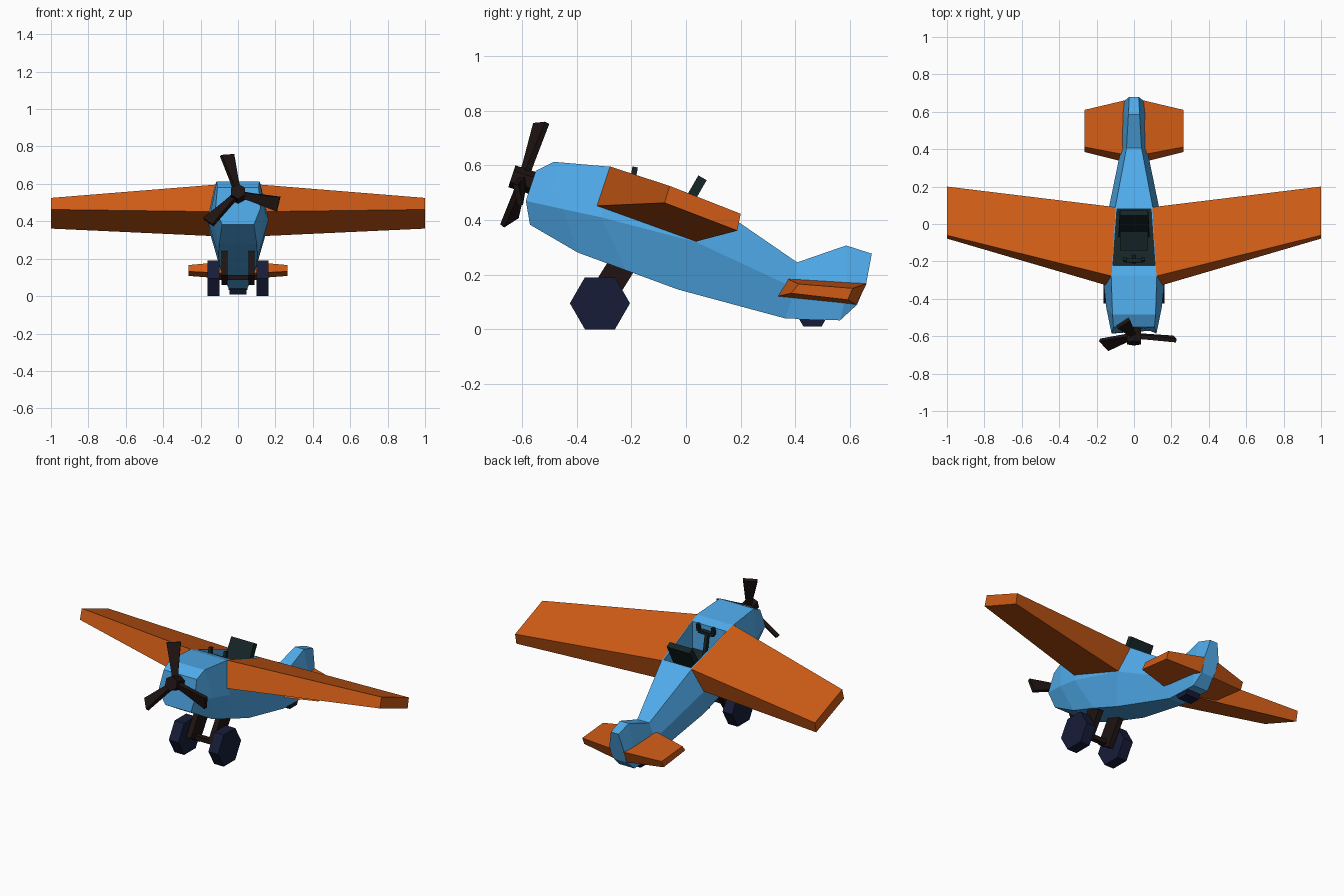
import bpy, bmesh
from math import sin, cos, radians
from mathutils import Matrix, Vector

if "Cube" in bpy.data.objects:
    bpy.data.objects.remove(bpy.data.objects["Cube"])


def mat(name, rgb):
    m = bpy.data.materials.new(name)
    m.diffuse_color = (*rgb, 1)
    m.use_nodes = True
    m.node_tree.nodes["Principled BSDF"].inputs["Base Color"].default_value = m.diffuse_color
    return m


BLUE = mat("blue", (0.08, 0.41, 0.83))
ORANGE = mat("orange", (0.62, 0.105, 0.008))
BROWN = mat("dark_brown", (0.013, 0.007, 0.006))
NAVY = mat("navy", (0.008, 0.012, 0.04))
TEAL = mat("dark_teal", (0.008, 0.018, 0.02))


def finish(bm, name, *mats):
    me = bpy.data.meshes.new(name)
    bm.to_mesh(me)
    bm.free()
    for m in mats:
        me.materials.append(m)
    ob = bpy.data.objects.new(name, me)
    bpy.context.collection.objects.link(ob)
    return ob


def loft(rings):
    bm = bmesh.new()
    rows = [[bm.verts.new(p) for p in r] for r in rings]
    n = len(rows[0])
    for a, b in zip(rows, rows[1:]):
        for i in range(n):
            j = (i + 1) % n
            bm.faces.new((a[i], a[j], b[j], b[i]))
    bm.faces.new(rows[0][::-1])
    bm.faces.new(rows[-1])
    bmesh.ops.recalc_face_normals(bm, faces=bm.faces)
    return bm


def box(name, loc, size, m, tilt=0, taper=1):
    # tilt leans the top toward +y; taper narrows the top in x
    bm = bmesh.new()
    bmesh.ops.create_cube(bm, size=1)
    for v in bm.verts:
        if v.co.z > 0:
            v.co.x *= taper
    M = Matrix.Translation(loc) @ Matrix.Rotation(-radians(tilt), 4, 'X') @ Matrix.Diagonal((*size, 1))
    bmesh.ops.transform(bm, matrix=M, verts=bm.verts)
    return finish(bm, name, m)


def rod(name, loc, radius, length, m, axis, sides):
    bm = bmesh.new()
    bmesh.ops.create_cone(bm, cap_ends=True, segments=sides, radius1=radius, radius2=radius, depth=length)
    M = Matrix.Translation(loc) @ axis.to_4x4()
    bmesh.ops.transform(bm, matrix=M, verts=bm.verts)
    return finish(bm, name, m)


# Fuselage with fin: stations of top, middle and bottom corners as (y, z, half width)
stations = [
    ((-.55, .58, .11), (-.586, .47, .12), (-.571, .383, .085)),
    ((-.484, .613, .115), (-.45, .44, .148), (-.396, .281, .1)),
    ((-.276, .595, .122), (-.31, .41, .163), (-.22, .216, .105)),
    ((.09, .463, .1), (.035, .32, .145), (-.03, .146, .095)),
    ((.407, .245, .04), (.40, .15, .07), (.363, .04, .05)),
    ((.586, .307, .03), (.59, .14, .065), (.564, .033, .05)),
    ((.68, .277, .025), (.66, .17, .05), (.626, .09, .04)),
]
rings = [[(w, y, z) for y, z, w in s] + [(-w, y, z) for y, z, w in reversed(s)] for s in stations]
bm = loft(rings)

# Cockpit opening sunk into the sloped top face
deck = min(bm.faces, key=lambda f: (f.calc_center_median() - Vector((0, -.093, .529))).length)
bmesh.ops.inset_region(bm, faces=[deck], thickness=.013)
for v in deck.verts:
    if v.co.y < -.1:
        v.co += Vector((0, .045, -.016))
deck = bmesh.ops.extrude_discrete_faces(bm, faces=[deck])["faces"][0]
for v in deck.verts:
    v.co.z -= .16
deck.material_index = 1
finish(bm, "fuselage", BLUE, TEAL)


# Wings and tailplanes: root and tip sections ordered lead top, trail top, trail bottom, lead bottom
def wing(name, root, tip):
    for side, s in (("right", 1), ("left", -1)):
        finish(loft([[(s * x, y, z) for x, y, z in r] for r in (root, tip)]), side + "_" + name, ORANGE)


wing("wing",
     [(.12, -.278, .596), (.098, .09, .463), (.135, .035, .321), (.15, -.327, .452)],
     [(1, -.06, .525), (1, .2, .423), (1, .188, .361), (1, -.078, .463)])
wing("tailplane",
     [(.045, .37, .186), (.045, .662, .168), (.045, .622, .091), (.045, .33, .12)],
     [(.265, .412, .166), (.265, .61, .15), (.265, .592, .108), (.265, .385, .132)])

# Propeller: three twisted blades on a tilted hub
t = radians(18)
plane = Matrix(((1, 0, 0), (0, sin(t), -cos(t)), (0, cos(t), sin(t))))
hub = Vector((0, -.597, .547))
rod("propeller_hub", hub, .042, .085, BROWN, plane, 6)
for i, ang in enumerate((105, 225, 345)):
    bm = loft([[(r, -w, -h), (r, w, -h), (r, w, h), (r, -w, h)]
               for r, w, h in ((.01, .016, .013), (.07, .02, .012), (.225, .04, .01))])
    R = plane @ Matrix.Rotation(radians(ang), 3, 'Z') @ Matrix.Rotation(radians(30), 3, 'X')
    bmesh.ops.transform(bm, matrix=Matrix.Translation(hub) @ R.to_4x4(), verts=bm.verts)
    finish(bm, f"propeller_blade_{i + 1}", BROWN)

# Landing gear: cylinder axis along x, hexagon flat side down
across = Matrix(((0, 0, 1), (1, 0, 0), (0, 1, 0)))
hexa = across @ Matrix.Rotation(radians(30), 3, 'Z')
for side, s in (("right", 1), ("left", -1)):
    w = rod(side + "_wheel", (s * .132, -.315, .0953), .11, .064, NAVY, hexa, 6)
    # turn the wheel so that its lowest edge is flat
    if sum(abs(v.co.z - min(u.co.z for u in w.data.vertices)) < 1e-3 for v in w.data.vertices) < 4:
        c = Vector((s * .132, -.315, .0953))
        w.data.transform(Matrix.Translation(c) @ Matrix.Rotation(radians(30), 4, 'X') @ Matrix.Translation(-c))
    box(side + "_gear_leg", (s * .071, -.275, .17), (.032, .1, .2), BROWN, 32)
box("wheel_axle", (0, -.315, .1), (.22, .03, .027), BROWN)
tail = rod("tail_wheel", (0, .463, .067), .066, .09, NAVY, hexa, 6)
if sum(abs(v.co.z - min(u.co.z for u in tail.data.vertices)) < 1e-3 for v in tail.data.vertices) < 4:
    c = Vector((0, .463, .067))
    tail.data.transform(Matrix.Translation(c) @ Matrix.Rotation(radians(30), 4, 'X') @ Matrix.Translation(-c))

# Seat and control yoke
box("seat_back", (0, .003, .455), (.165, .035, .23), TEAL, 30, .92)
box("seat_cushion", (0, -.07, .385), (.15, .14, .05), TEAL, -8)
box("control_column", (0, -.19, .47), (.02, .02, .16), TEAL, -10)
box("yoke_bar", (0, -.195, .548), (.1, .02, .02), TEAL, 10)
for side, s in (("right", 1), ("left", -1)):
    box(side + "_yoke_grip", (s * .05, -.19, .572), (.018, .02, .045), TEAL, 10)
